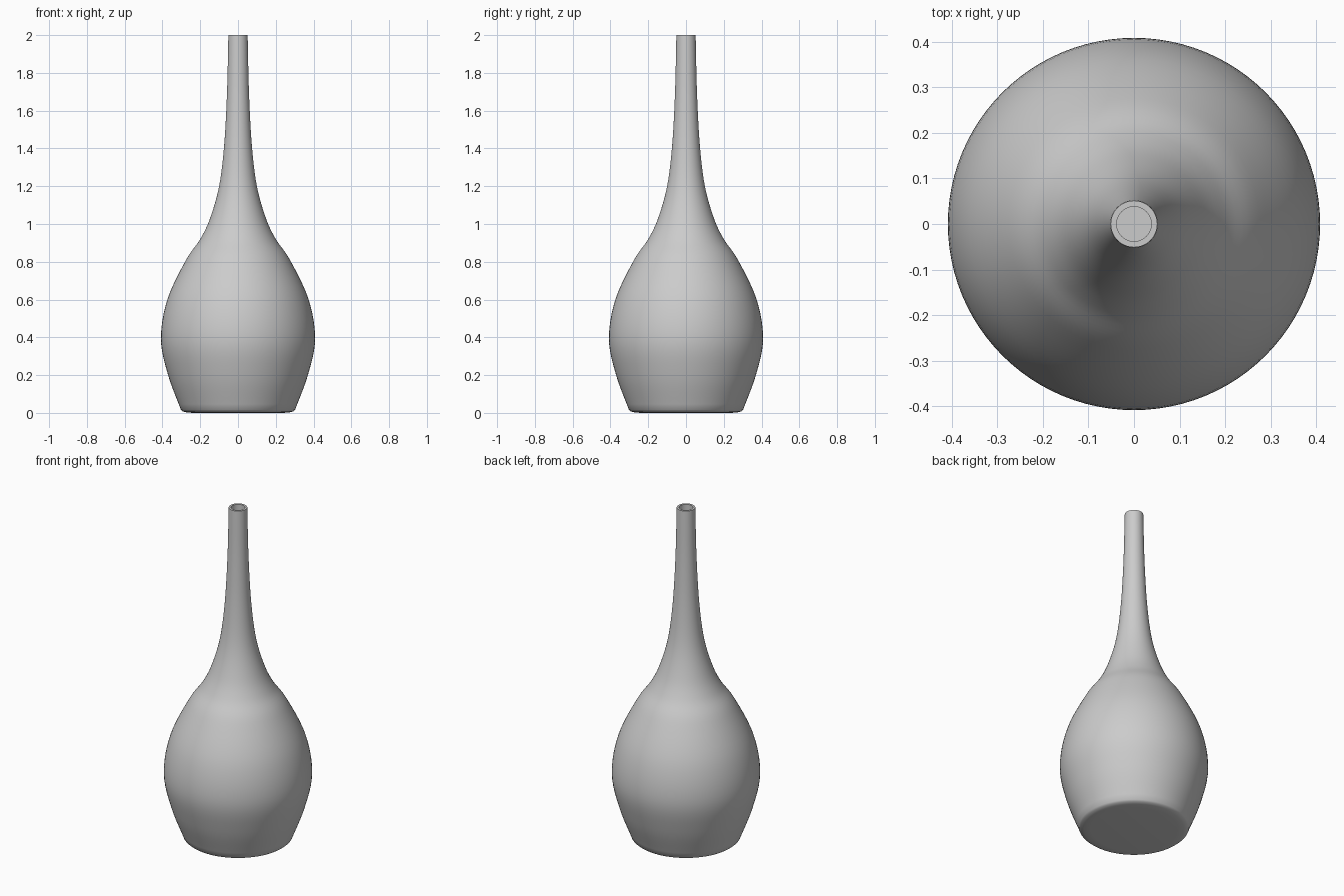
import bpy
import bmesh
import math
from mathutils import Vector

cube = bpy.data.objects.get("Cube")
if cube:
    bpy.data.objects.remove(cube, do_unlink=True)

SEGMENTS = 96
WALL = 0.013


def smooth_path(points, steps=6):
    """Catmull-Rom curve through (radius, height) points."""
    pts = [Vector(p) for p in points]
    pts = [2 * pts[0] - pts[1]] + pts + [2 * pts[-1] - pts[-2]]
    path = []
    for a, b, c, d in zip(pts, pts[1:], pts[2:], pts[3:]):
        for i in range(steps):
            t = i / steps
            path.append(0.5 * (2 * b + (c - a) * t + (2 * a - 5 * b + 4 * c - d) * t ** 2
                               + (3 * b - a - 3 * c + d) * t ** 3))
    return path + [pts[-2]]


def lathe(name, profile, material):
    """Spin a profile that starts and ends on the z axis."""
    bm = bmesh.new()
    verts = [bm.verts.new((p[0], 0, p[1])) for p in profile]
    edges = [bm.edges.new(pair) for pair in zip(verts, verts[1:])]
    bmesh.ops.spin(bm, geom=verts + edges, cent=(0, 0, 0), axis=(0, 0, 1),
                   angle=math.tau, steps=SEGMENTS)
    bmesh.ops.remove_doubles(bm, verts=bm.verts, dist=0.00005)
    bmesh.ops.recalc_face_normals(bm, faces=bm.faces)
    mesh = bpy.data.meshes.new(name)
    bm.to_mesh(mesh)
    bm.free()
    mesh.materials.append(material)
    obj = bpy.data.objects.new(name, mesh)
    bpy.context.collection.objects.link(obj)
    bpy.ops.object.select_all(action="DESELECT")
    obj.select_set(True)
    bpy.context.view_layer.objects.active = obj
    bpy.ops.object.shade_smooth_by_angle(angle=math.radians(40))
    return obj


# Plain grey ceramic
grey = bpy.data.materials.new("grey ceramic")
grey.use_nodes = True
color = (0.6, 0.6, 0.6, 1)
grey.diffuse_color = color
grey.node_tree.nodes["Principled BSDF"].inputs["Base Color"].default_value = color

# Bulb and slender neck, from foot to rim
outer = smooth_path([(0.302, 0.016), (0.37, 0.2), (0.408, 0.39), (0.374, 0.6),
                     (0.275, 0.81), (0.2, 0.92), (0.148, 1.03), (0.1, 1.2),
                     (0.073, 1.42), (0.058, 1.7), (0.051, 2.0)])

# Rounded foot and flat underside
foot = [Vector(p) for p in [(0, 0), (0.24, 0), (0.275, 0.003), (0.293, 0.008)]]

# Inner wall follows the outer one, offset along its normal
inner = []
for prev, point, after in zip(outer, outer[1:], outer[2:]):
    tangent = (after - prev).normalized()
    inner.append(point + WALL * Vector((-tangent.y, tangent.x)))
inner = [Vector((0, inner[0].y))] + inner + [Vector((outer[-1].x - WALL, 2.0))]

lathe("vase", foot + outer + inner[::-1], grey)
